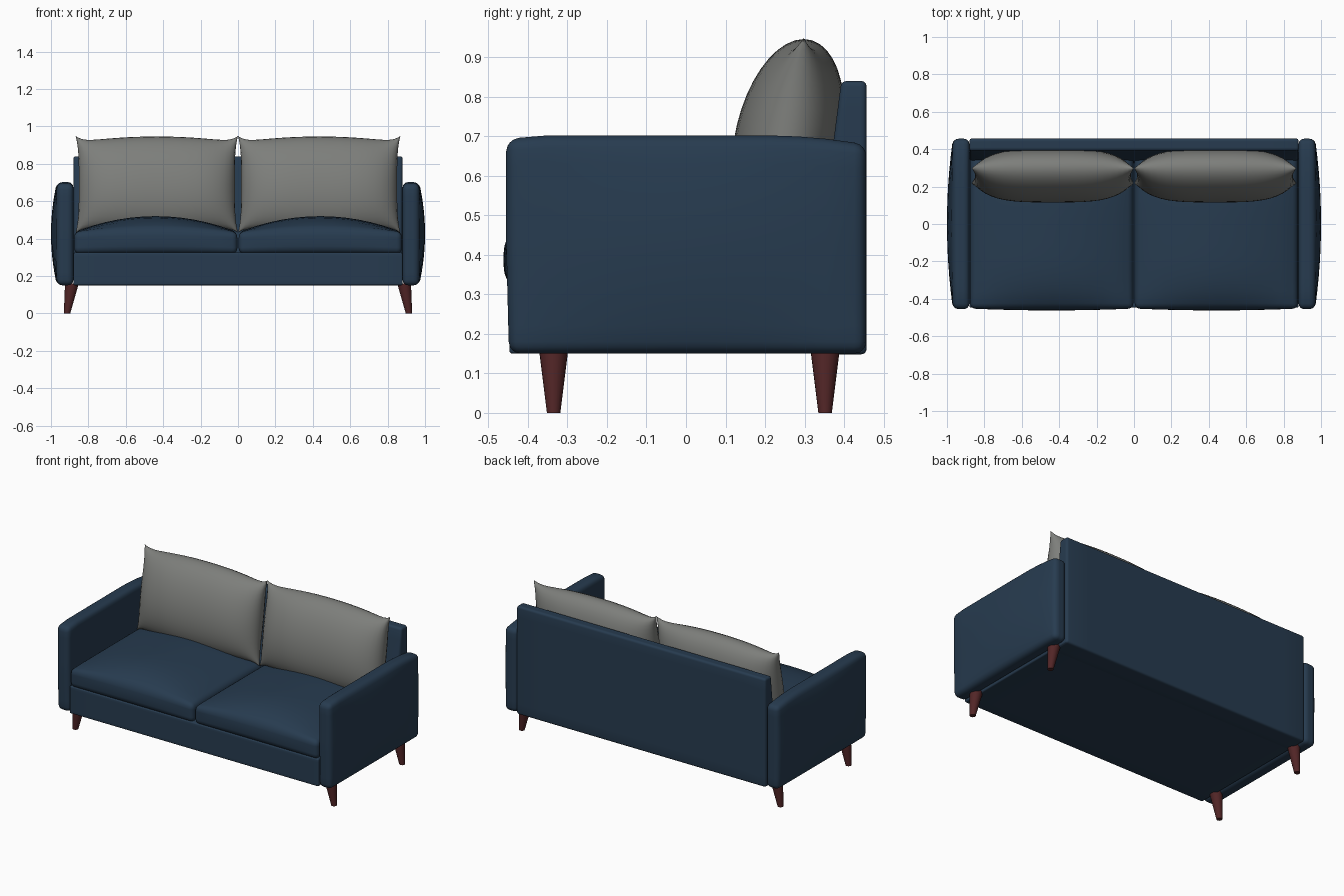
import bpy, bmesh, math
from mathutils import Vector

if "Cube" in bpy.data.objects:
    bpy.data.objects.remove(bpy.data.objects["Cube"])


def material(name, rgb):
    m = bpy.data.materials.new(name)
    m.diffuse_color = (*rgb, 1)
    m.use_nodes = True
    m.node_tree.nodes["Principled BSDF"].inputs["Base Color"].default_value = m.diffuse_color
    return m


NAVY = material("navy fabric", (0.020, 0.044, 0.079))
GREY = material("grey fabric", (0.205, 0.210, 0.198))
WOOD = material("red brown wood", (0.085, 0.019, 0.020))


def finish(bm, name, mat, angle=40):
    bmesh.ops.recalc_face_normals(bm, faces=bm.faces)
    me = bpy.data.meshes.new(name)
    bm.to_mesh(me)
    bm.free()
    ob = bpy.data.objects.new(name, me)
    bpy.context.collection.objects.link(ob)
    me.materials.append(mat)
    bpy.ops.object.select_all(action='DESELECT')
    ob.select_set(True)
    bpy.context.view_layer.objects.active = ob
    bpy.ops.object.shade_smooth_by_angle(angle=math.radians(angle))
    return ob


def soft_box(name, lo, hi, r, mat, deform=None, side=1):
    """Rounded box with a gridded surface; deform(p, uvw) then bends it."""
    lo, hi = Vector(lo), Vector(hi)
    half, mid, k = (hi - lo) / 2, (hi + lo) / 2, 0.75
    bm = bmesh.new()
    bmesh.ops.create_cube(bm, size=2)
    bmesh.ops.subdivide_edges(bm, edges=bm.edges[:], cuts=15, use_grid_fill=True)
    for v in bm.verts:
        p, core = Vector(), Vector()
        for i in range(3):
            a, h = abs(v.co[i]), half[i] - r
            d = a / k * h if a <= k else h + (a - k) / (1 - k) * r
            p[i] = math.copysign(d, v.co[i])
            core[i] = math.copysign(min(d, h), v.co[i])
        off = p - core
        if off.length > 1e-6:
            p = core + off.normalized() * max(abs(c) for c in off)
        uvw = [p[i] / half[i] for i in range(3)]
        p += mid
        if deform:
            deform(p, uvw)
        p.x *= side
        v.co = p
    return finish(bm, name, mat)


def arm_shape(p, n):
    u, v, w = n
    # bulging outer face
    p.x += 0.032 * (u + 1) / 2 * (1 - v * v) * (1 - w * w)
    # top dips softly at front and back, front edge bows out slightly
    top = max(0, w)
    p.z -= top * (0.022 * max(0, (p.y - 0.2) / 0.25) ** 2
                  + 0.012 * max(0, (-p.y - 0.34) / 0.11) ** 2)
    p.y -= 0.007 * max(0, -v) * min(1, (w + 1))


def seat_shape(p, n):
    u, v, w = n
    # domed top
    p.z += 0.085 * (w + 1) / 2 * (1 - u * u) * (1 - 0.75 * abs(v) ** 4)
    if v < 0:
        p.y += 0.010 * v * v * (u * u - 1) * (1 - w * w)


def back_shape(p, n):
    # front face leans back
    if n[1] < 0:
        p.y -= 0.13 * (0.84 - p.z) * -n[1]


def pillow(name, side):
    bm = bmesh.new()
    for face in (-1, 1):
        new = bmesh.ops.create_grid(bm, x_segments=24, y_segments=20, size=1)["verts"]
        for vert in new:
            u = math.sin(vert.co.x * math.pi / 2)
            v = math.sin(vert.co.y * math.pi / 2)
            # pinched corners and plump middle
            t = 0.137 * math.sqrt(max(0, (1 - abs(u) ** 3.5) * (1 - v * v)))
            x = 0.434 + u * (0.417 + 0.017 * v ** 4)
            z = 0.69 + v * (0.256 - 0.032 * u * u + 0.035 * abs(u) ** 12)
            y = 0.258 + 0.04 * v + face * t
            vert.co = (side * x, y, z)
    bmesh.ops.remove_doubles(bm, verts=bm.verts, dist=0.0004)
    finish(bm, name, GREY, 60)


def leg(name, side, y):
    bm = bmesh.new()
    bmesh.ops.create_cone(bm, cap_ends=True, segments=20, radius1=0.017,
                          radius2=0.037, depth=0.16)
    for v in bm.verts:
        t = (v.co.z + 0.08) / 0.16
        v.co = (side * (v.co.x + 0.914 - 0.026 * t), v.co.y + y, t * 0.16)
    finish(bm, name, WOOD)


# frame
soft_box("base", (-0.88, -0.447, 0.15), (0.88, 0.45, 0.325), 0.008, NAVY)
soft_box("backrest", (-0.88, 0.393, 0.148), (0.88, 0.457, 0.84), 0.014, NAVY, back_shape)

# mirrored parts
for side, label in ((-1, "left"), (1, "right")):
    soft_box(label + "_arm", (0.88, -0.448, 0.15), (0.968, 0.456, 0.702),
             0.03, NAVY, arm_shape, side)
    soft_box(label + "_seat_cushion", (0.004, -0.452, 0.32), (0.876, 0.37, 0.435),
             0.028, NAVY, seat_shape, side)
    pillow(label + "_back_cushion", side)
    leg(label + "_front_leg", side, -0.335)
    leg(label + "_back_leg", side, 0.352)
